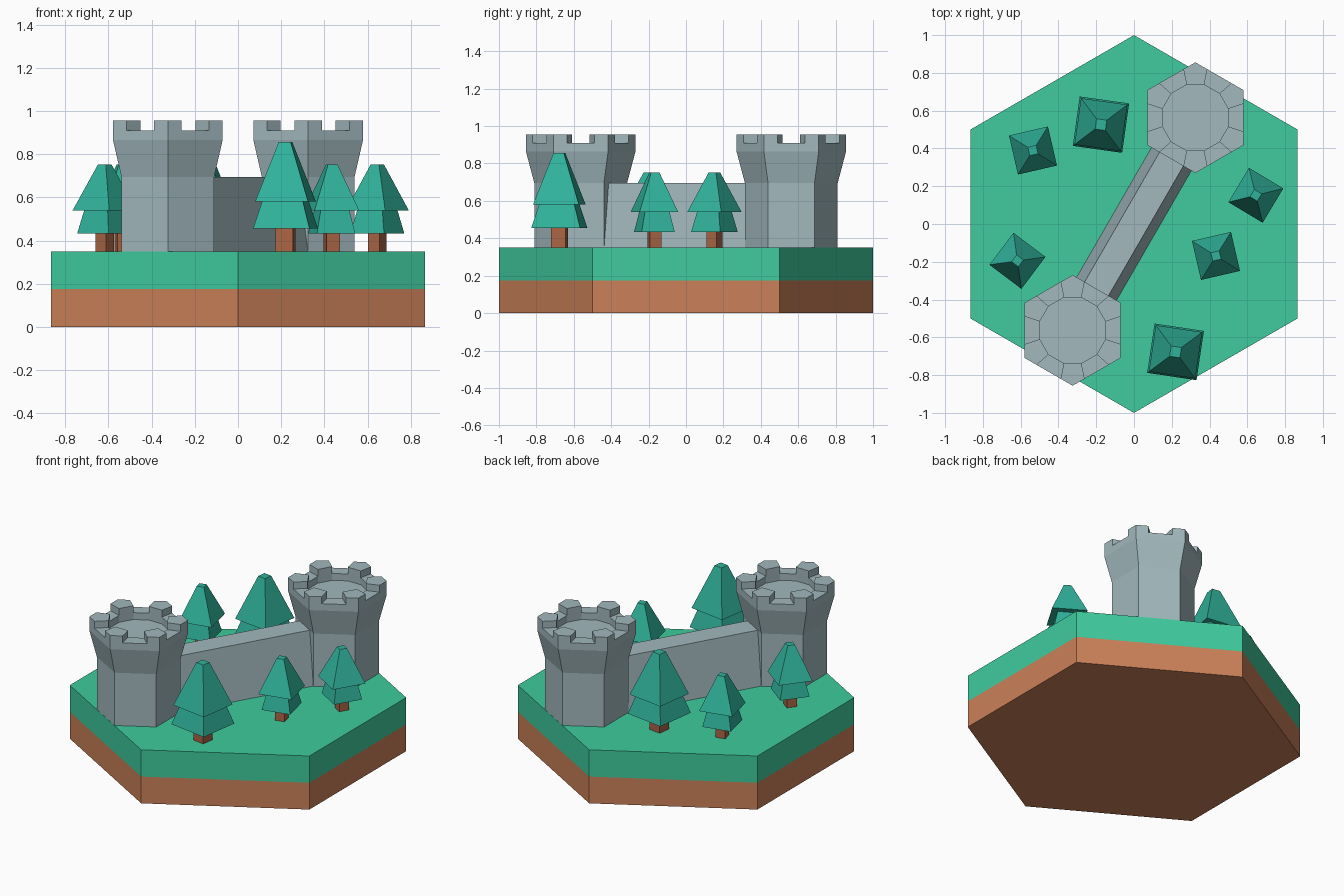
import bpy, bmesh
from math import sin, cos, pi, radians, sqrt
from mathutils import Vector

if "Cube" in bpy.data.objects:
    bpy.data.objects.remove(bpy.data.objects["Cube"])


def material(name, rgb):
    m = bpy.data.materials.new(name)
    m.diffuse_color = (*rgb, 1)
    m.use_nodes = True
    m.node_tree.nodes["Principled BSDF"].inputs["Base Color"].default_value = m.diffuse_color
    return m


GRASS = material("grass", (0.05, 0.60, 0.34))
EARTH = material("earth", (0.60, 0.22, 0.10))
STONE = material("stone", (0.36, 0.48, 0.51))
LEAF = material("leaf", (0.03, 0.45, 0.33))
BARK = material("bark", (0.40, 0.13, 0.06))


def finish(name, bm, mat, loc=(0, 0, 0), rot=0):
    bmesh.ops.recalc_face_normals(bm, faces=bm.faces[:])
    me = bpy.data.meshes.new(name)
    bm.to_mesh(me)
    bm.free()
    me.materials.append(mat)
    ob = bpy.data.objects.new(name, me)
    ob.location = loc
    ob.rotation_euler.z = rot
    bpy.context.collection.objects.link(ob)
    return ob


def ngon(n, r, z, start):
    return [Vector((r * cos(start + 2 * pi * i / n), r * sin(start + 2 * pi * i / n), z))
            for i in range(n)]


def bridge(bm, a, b):
    n = len(a)
    for i in range(n):
        j = (i + 1) % n
        bm.faces.new((a[i], a[j], b[j], b[i]))


def add_loft(bm, rings):
    """Closed solid through rings of points."""
    vs = [[bm.verts.new(p) for p in r] for r in rings]
    for a, b in zip(vs, vs[1:]):
        bridge(bm, a, b)
    bm.faces.new(vs[0][::-1])
    bm.faces.new(vs[-1])


def loft(name, rings, mat, loc=(0, 0, 0), rot=0):
    bm = bmesh.new()
    add_loft(bm, rings)
    return finish(name, bm, mat, loc, rot)


def square(side, z):
    return ngon(4, side / sqrt(2), z, pi / 4)


# Hexagonal ground tile in two layers
loft("earth_layer", [ngon(6, 1, z, pi / 2) for z in (0, 0.175)], EARTH)
loft("grass_layer", [ngon(6, 1, z, pi / 2) for z in (0.175, 0.35)], GRASS)


# Hexagonal tower with flared head, sunken round floor and corner merlons
def tower(name, x, y):
    bm = bmesh.new()

    def outline(r, z):
        h = ngon(6, r, z, pi / 2)
        pts = []
        for i in range(6):
            a, b = h[i], h[(i + 1) % 6]
            pts += [a, a.lerp(b, 0.25), a.lerp(b, 0.75)]
        return [bm.verts.new(p) for p in pts]

    rings = [outline(r, z) for r, z in
             ((0.248, 0.35), (0.248, 0.695), (0.293, 0.865), (0.293, 0.91))]
    for a, b in zip(rings, rings[1:]):
        bridge(bm, a, b)
    bm.faces.new(rings[0][::-1])
    top = rings[-1]
    inner = [bm.verts.new(p) for p in ngon(12, 0.18, 0.91, pi / 2 - pi / 12)]
    merlons = []
    for k in range(6):
        o, i0, i1, i2 = 3 * k, inner[2 * k], inner[2 * k + 1], inner[(2 * k + 2) % 12]
        merlons.append(bm.faces.new((top[o - 1], top[o], top[o + 1], i1, i0)))
        bm.faces.new((top[o + 1], top[o + 2], i2, i1))
    floor = bm.faces.new(inner)
    for faces, dz in ((merlons, 0.045), ([floor], -0.045)):
        res = bmesh.ops.extrude_discrete_faces(bm, faces=faces)
        verts = list({v for f in res["faces"] for v in f.verts})
        bmesh.ops.translate(bm, verts=verts, vec=(0, 0, dz))
    bmesh.ops.recalc_face_normals(bm, faces=bm.faces[:])
    bmesh.ops.dissolve_limit(bm, angle_limit=0.01, verts=bm.verts[:], edges=bm.edges[:])
    finish(name, bm, STONE, (x, y, 0))


tower("back_tower", 0.325, 0.563)
tower("front_tower", -0.325, -0.563)

# Wall with sloping sides between the towers
section = ((-0.122, 0.35), (0.122, 0.35), (0.073, 0.695), (-0.073, 0.695))
loft("wall", [[Vector((x, y, z)) for y, z in section] for x in (-0.436, 0.436)],
     STONE, rot=pi / 3)


# Trees: square trunk and two square tiers (bottom side, top side, z0, z1)
LARGE = (0.08, 0.11, ((0.264, 0.19, 0.105, 0.232), (0.248, 0.055, 0.23, 0.507)))
SMALL = (0.062, 0.09, ((0.182, 0.135, 0.083, 0.192), (0.212, 0.045, 0.19, 0.402)))


def tree(name, kind, x, y, deg):
    trunk, trunk_top, tiers = kind
    loc, rot = (x, y, 0.35), radians(deg)
    loft(name + "_trunk", [square(trunk, 0), square(trunk, trunk_top)], BARK, loc, rot)
    bm = bmesh.new()
    for bottom, top, z0, z1 in tiers:
        add_loft(bm, [square(bottom, z0), square(top, z1)])
    finish(name + "_foliage", bm, LEAF, loc, rot)


for i, (kind, x, y, deg) in enumerate((
        (LARGE, -0.175, 0.526, -8), (LARGE, 0.22, -0.677, -8.5),
        (SMALL, -0.535, 0.389, 13), (SMALL, -0.617, -0.195, -37),
        (SMALL, 0.434, -0.169, 13), (SMALL, 0.645, 0.152, -31))):
    tree(f"tree_{i + 1}", kind, x, y, deg)
